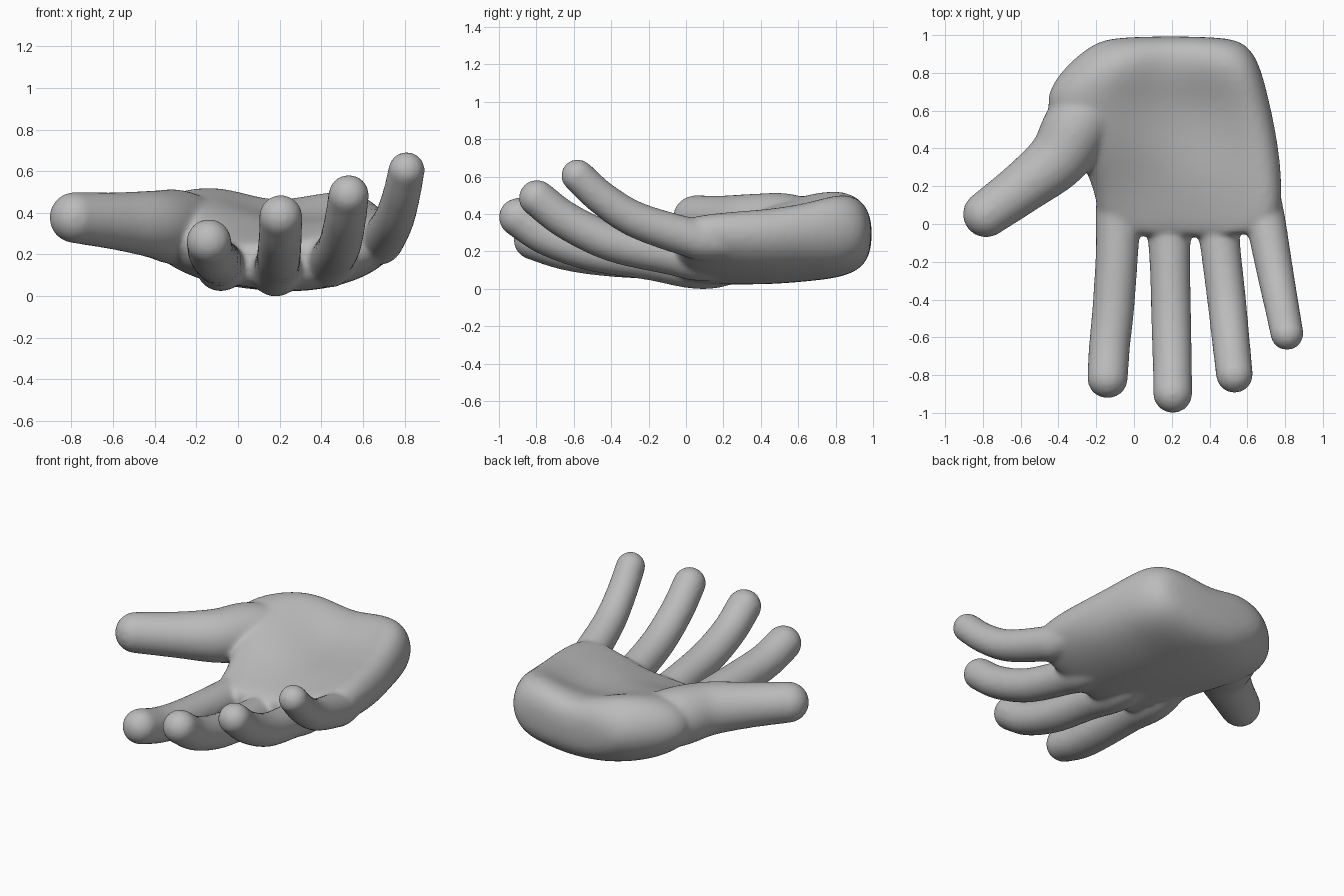
import bpy
import bmesh
from mathutils import Vector, Matrix

cube = bpy.data.objects.get("Cube")
if cube:
    bpy.data.objects.remove(cube, do_unlink=True)

skin = bpy.data.materials.new("grey skin")
skin.use_nodes = True
GREY = (0.5, 0.5, 0.5, 1.0)
skin.diffuse_color = GREY
skin.node_tree.nodes["Principled BSDF"].inputs["Base Color"].default_value = GREY


def make_object(name, bm):
    bmesh.ops.recalc_face_normals(bm, faces=bm.faces[:])
    mesh = bpy.data.meshes.new(name)
    bm.to_mesh(mesh)
    bm.free()
    obj = bpy.data.objects.new(name, mesh)
    bpy.context.scene.collection.objects.link(obj)
    return obj


def loft(bm, rings):
    """Bridge rings of points into a closed skin with capped ends."""
    loops = [[bm.verts.new(p) for p in ring] for ring in rings]
    n = len(loops[0])
    for a, b in zip(loops, loops[1:]):
        for i in range(n):
            j = (i + 1) % n
            bm.faces.new((a[i], a[j], b[j], b[i]))
    bm.faces.new(loops[0])
    bm.faces.new(loops[-1])


def spline(points, steps=8):
    """Catmull-Rom samples of (x, y, z, radius) points."""
    pts = [Vector(p) for p in points]
    pts = [2 * pts[0] - pts[1]] + pts + [2 * pts[-1] - pts[-2]]
    out = []
    for a, b, c, d in zip(pts, pts[1:], pts[2:], pts[3:]):
        for k in range(steps):
            t = k / steps
            out.append(0.5 * (2 * b + (c - a) * t + (2 * a - 5 * b + 4 * c - d) * t * t
                              + (3 * b - a - 3 * c + d) * t ** 3))
    return out + [pts[-2]]


def digit(name, points, sides=28):
    """Tapered tube along a path with a round tip."""
    path = spline(points)
    circle = [Matrix.Rotation(6.283185 * i / sides, 3, 'Z') @ Vector((1, 0, 0))
              for i in range(sides)]
    rings = []
    for i, p in enumerate(path):
        ahead, behind = path[min(i + 1, len(path) - 1)], path[max(i - 1, 0)]
        turn = (ahead.xyz - behind.xyz).to_track_quat('Z', 'Y')
        rings.append([p.xyz + turn @ (c * p.w) for c in circle])
    bm = bmesh.new()
    loft(bm, rings)
    tip = path[-1]
    bmesh.ops.create_icosphere(bm, subdivisions=4, radius=tip.w,
                               matrix=Matrix.Translation(tip.xyz))
    return make_object(name, bm)


# Palm: (y, left x, right x, top heights, underside heights)
sections = [
    (-0.075, -0.17, 0.74, (.24, .25, .26, .31, .38), (.09, .08, .07, .12, .21)),
    (0.05, -0.22, 0.81, (.28, .29, .30, .35, .43), (.08, .04, .02, .07, .18)),
    (0.25, -0.25, 0.81, (.37, .34, .35, .38, .45), (.09, .04, .02, .05, .15)),
    (0.45, -0.40, 0.79, (.47, .44, .36, .38, .47), (.14, .05, .02, .04, .13)),
    (0.65, -0.53, 0.75, (.50, .53, .40, .40, .51), (.18, .06, .04, .05, .13)),
    (0.83, -0.40, 0.70, (.49, .57, .45, .52, .54), (.18, .08, .06, .07, .13)),
    (0.95, -0.25, 0.63, (.45, .49, .45, .49, .47), (.22, .13, .11, .13, .17)),
    (0.995, -0.12, 0.50, (.36, .37, .36, .37, .36), (.27, .23, .22, .23, .25)),
]
columns = (0.08, 0.28, 0.5, 0.72, 0.92)
rings = []
for y, x0, x1, top, low in sections:
    w = x1 - x0
    ring = [(x0, y, (top[0] + low[0]) / 2)]
    ring += [(x0 + w * t, y, z) for t, z in zip(columns, top)]
    ring += [(x1, y, (top[4] + low[4]) / 2)]
    ring += [(x0 + w * t, y, z) for t, z in reversed(list(zip(columns, low)))]
    rings.append(ring)
bm = bmesh.new()
loft(bm, rings)
hand = make_object("hand", bm)
sub = hand.modifiers.new("Soften", 'SUBSURF')
sub.levels = sub.render_levels = 3

# Fingers and thumb from inside the palm, over the knuckles, to the tip
digits = {
    "index_finger": [(-.06, .42, .2, .09), (-.08, .12, .15, .12), (-.09, -.15, .165, .113),
                     (-.11, -.45, .185, .111), (-.13, -.65, .215, .109),
                     (-.14, -.815, .267, .108)],
    "middle_finger": [(.17, .42, .19, .09), (.18, .12, .123, .12), (.19, -.2, .16, .108),
                      (.197, -.5, .205, .106), (.203, -.74, .285, .104),
                      (.205, -.897, .387, .104)],
    "ring_finger": [(.41, .42, .2, .09), (.435, .12, .165, .12), (.455, -.1, .19, .107),
                    (.49, -.4, .255, .103), (.515, -.64, .37, .1), (.532, -.797, .49, .098)],
    "little_finger": [(.64, .42, .27, .08), (.675, .13, .26, .105), (.70, 0, .285, .105),
                      (.75, -.27, .375, .097), (.785, -.45, .49, .091),
                      (.81, -.58, .61, .088)],
    "thumb": [(-.02, .82, .28, .08), (-.16, .68, .31, .15), (-.29, .53, .335, .18),
              (-.4, .35, .35, .163), (-.58, .20, .365, .139), (-.783, .052, .382, .123)],
}
parts = [digit(name, path) for name, path in digits.items()]

# Fuse everything into one smooth skin
bpy.context.view_layer.objects.active = hand
for obj in bpy.context.view_layer.objects:
    obj.select_set(obj == hand)
bpy.ops.object.modifier_apply(modifier=sub.name)
for part in parts:
    part.select_set(True)
bpy.ops.object.join()

remesh = hand.modifiers.new("Fuse", 'REMESH')
remesh.mode = 'VOXEL'
remesh.voxel_size = 0.014
smooth = hand.modifiers.new("Smooth", 'SMOOTH')
smooth.factor = 0.5
smooth.iterations = 12
for name in (remesh.name, smooth.name):
    bpy.ops.object.modifier_apply(modifier=name)
bpy.ops.object.shade_smooth()
hand.data.materials.clear()
hand.data.materials.append(skin)

# Rest the underside on the floor
lowest = min(v.co.z for v in hand.data.vertices)
hand.data.transform(Matrix.Translation((0, 0, -lowest)))
